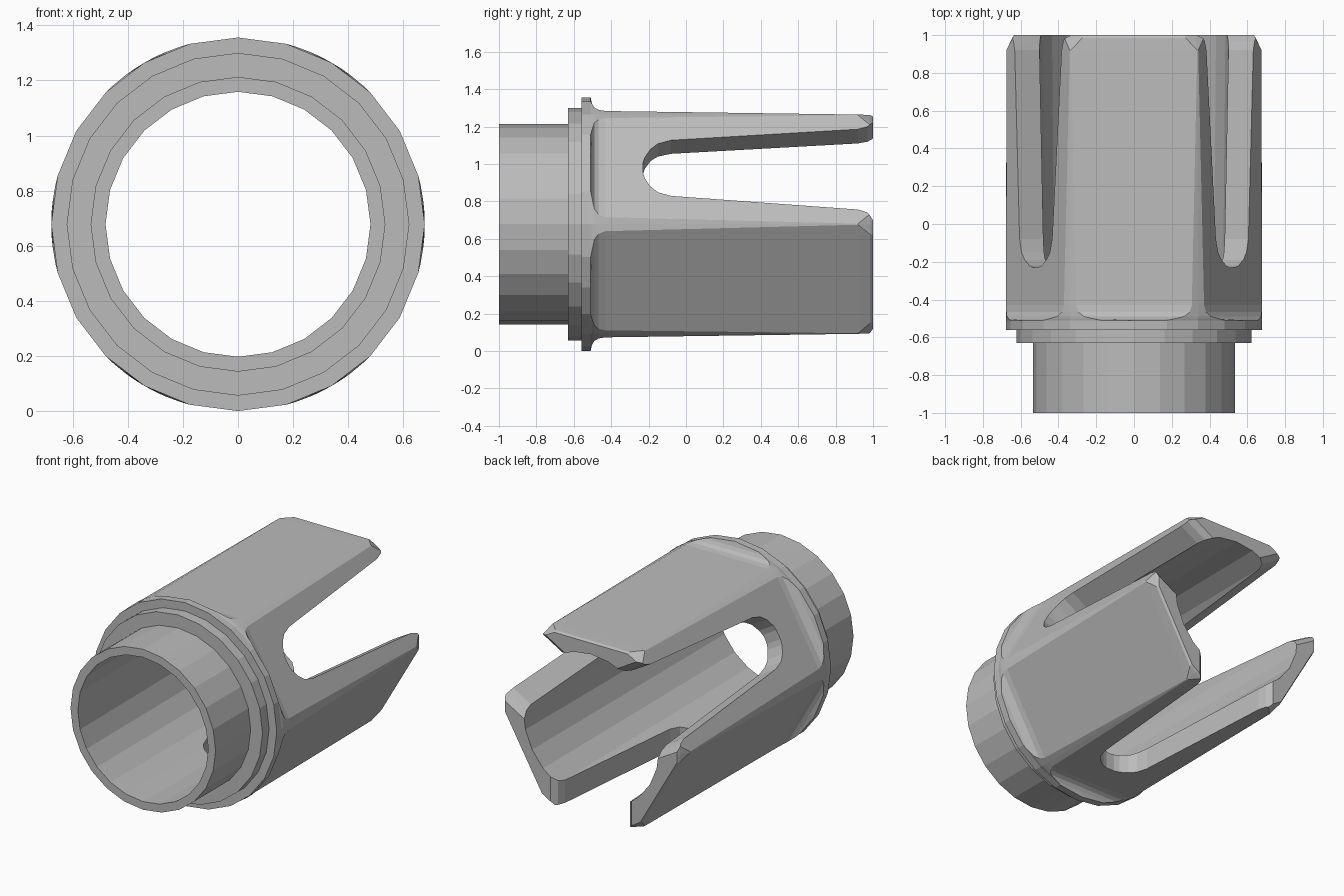
import bpy, bmesh
from math import acos, cos, sin, radians

if "Cube" in bpy.data.objects:
    bpy.data.objects.remove(bpy.data.objects["Cube"], do_unlink=True)

RIM = 0.678          # flange radius, also the height of the axis
SIDES = 24


def make_material(name, value):
    mat = bpy.data.materials.new(name)
    mat.use_nodes = True
    color = (value, value, value, 1)
    mat.diffuse_color = color
    mat.node_tree.nodes["Principled BSDF"].inputs["Base Color"].default_value = color
    return mat


def place(radius, angle, y):
    return (radius * cos(angle), y, RIM + radius * sin(angle))


def loft(name, rings):
    """Skin a closed solid through rings of equal point count."""
    bm = bmesh.new()
    loops = [[bm.verts.new(p) for p in ring] for ring in rings]
    count = len(loops[0])
    for a, b in zip(loops, loops[1:]):
        for i in range(count):
            j = (i + 1) % count
            bm.faces.new((a[i], a[j], b[j], b[i]))
    bm.faces.new(loops[0])
    bm.faces.new(loops[-1])
    bmesh.ops.recalc_face_normals(bm, faces=bm.faces)
    mesh = bpy.data.meshes.new(name)
    bm.to_mesh(mesh)
    bm.free()
    obj = bpy.data.objects.new(name, mesh)
    bpy.context.collection.objects.link(obj)
    return obj


def round_ring(y, radius):
    return [place(radius, radians(i * 360 / SIDES), y) for i in range(SIDES)]


def hex_ring(y, flat, radius):
    """Hexagon of the given flat distance, its corners clipped by a circle."""
    clip = acos(flat / radius)
    points = []
    for k in range(6):
        centre = radians(30 + 60 * k)
        points += [place(radius, centre - clip, y), place(flat, centre, y),
                   place(radius, centre + clip, y),
                   place(radius, centre + radians(30), y)]
    # start on the same corner as the round rings
    return points[-1:] + points[:-1]


# Collar steps, flange, fillet into the hexagonal body, bevelled tip
collar = [(-1, .535), (-.63, .535), (-.63, .622), (-.56, .622), (-.56, RIM), (-.51, RIM)]
body = [(-.503, .645, RIM), (-.49, .624, RIM), (-.467, .611, RIM), (-.43, .605, RIM),
        (.92, .586, .675), (.985, .584, .645), (1, .575, .635)]
muzzle = loft("pronged_sleeve",
              [round_ring(*c) for c in collar] + [hex_ring(*b) for b in body])
muzzle.data.materials.append(make_material("grey metal", 0.5))

# Bore through the whole length
cutters = [loft("bore_cutter", [round_ring(-1.1, .48), round_ring(1.1, .502)])]

# Three slots with a round end, widening towards the tip
half = [(-.23, .03), (-.22, .065), (-.19, .115), (-.15, .15), (-.08, .172),
        (.92, .248), (.97, .265), (1, .3), (1.05, .36)]
outline = half + [(y, -w) for y, w in reversed(half)]
for k in range(3):
    t = radians(30 + 120 * k)
    rings = [[(d * cos(t) - w * sin(t), y, RIM + d * sin(t) + w * cos(t))
              for y, w in outline] for d in (.3, .9)]
    cutters.append(loft("slot_cutter", rings))

bpy.context.view_layer.objects.active = muzzle
for cutter in cutters:
    cutter.hide_render = True
    mod = muzzle.modifiers.new("cut", "BOOLEAN")
    mod.operation = "DIFFERENCE"
    mod.solver = "EXACT"
    mod.object = cutter
    bpy.ops.object.modifier_apply(modifier=mod.name)
    bpy.data.objects.remove(cutter, do_unlink=True)
